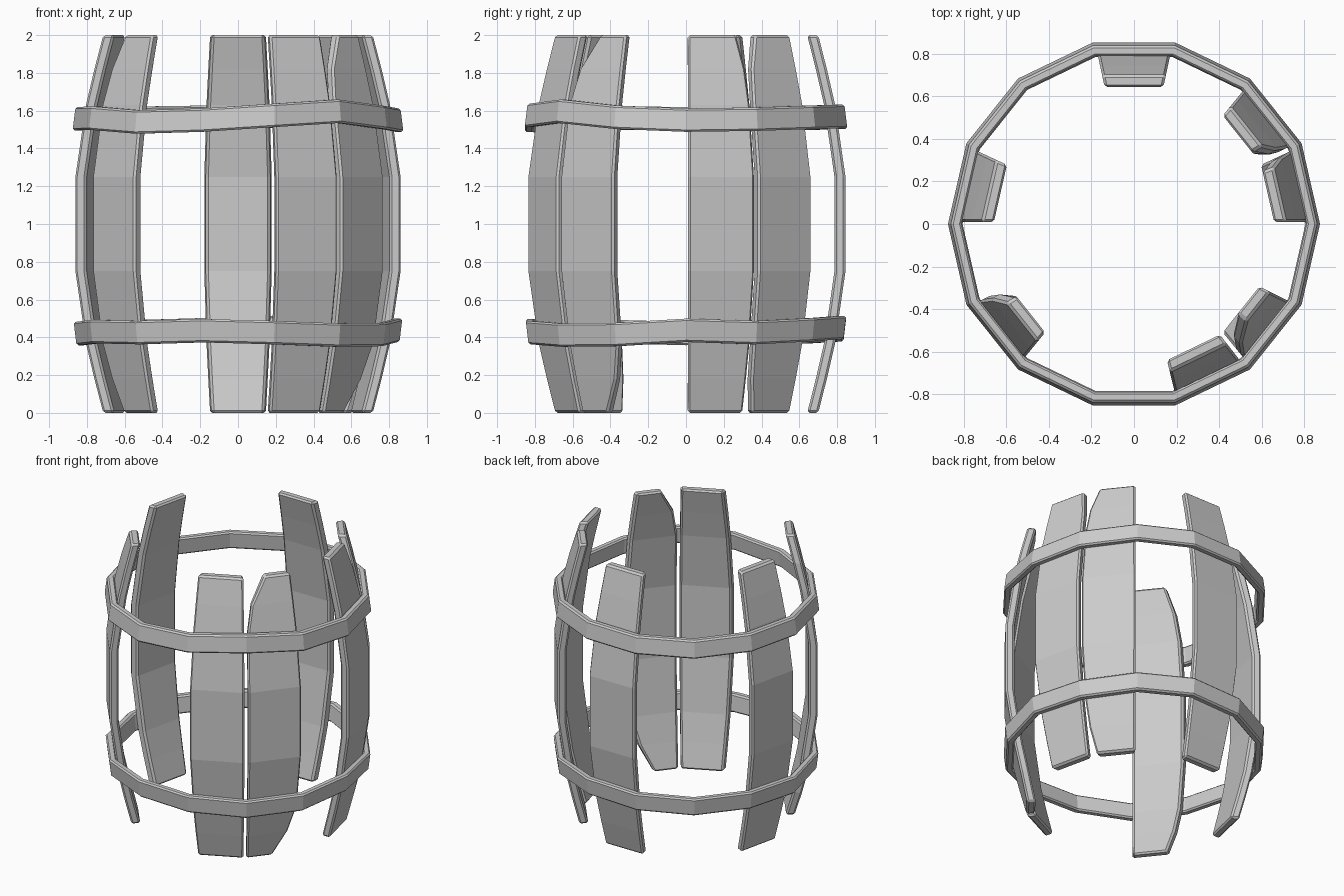
import bpy, bmesh
from math import cos, sin, pi

if "Cube" in bpy.data.objects:
    bpy.data.objects.remove(bpy.data.objects["Cube"])

SIDES = 14
STEP = 2 * pi / SIDES


def loft(name, sections, closed, bevel):
    """Skin a run of four-cornered sections into a solid with bevelled rims."""
    bm = bmesh.new()
    rings = [[bm.verts.new(p) for p in s] for s in sections]
    n = len(rings)
    for i in range(n if closed else n - 1):
        a, b = rings[i], rings[(i + 1) % n]
        for j in range(4):
            k = (j + 1) % 4
            bm.faces.new((a[j], a[k], b[k], b[j]))
    if not closed:
        bm.faces.new(rings[0][::-1])
        bm.faces.new(rings[-1])
    bmesh.ops.recalc_face_normals(bm, faces=bm.faces)
    me = bpy.data.meshes.new(name)
    bm.to_mesh(me)
    bm.free()
    ob = bpy.data.objects.new(name, me)
    bpy.context.collection.objects.link(ob)
    mod = ob.modifiers.new("bevel", 'BEVEL')
    mod.width = bevel
    mod.segments = 1
    mod.limit_method = 'ANGLE'
    mod.angle_limit = 0.9
    return ob


# Barrel side profile: height -> outer radius
PROFILE = [(0, .718), (.18, .765), (.37, .81), (.75, .866),
           (1.25, .866), (1.63, .81), (1.82, .765), (2, .718)]
THICK = 0.06
GAP = 0.03


def on_side(k, u, r, z):
    """Point on flat barrel side k, u running 0..1 across it."""
    a, b = k * STEP, (k + 1) * STEP
    return (r * (cos(a) * (1 - u) + cos(b) * u),
            r * (sin(a) * (1 - u) + sin(b) * u), z)


# Surviving staves; chips: (edge, level index) -> position across the stave
STAVES = {
    0: {('R', 7): .86, ('R', 6): .95},
    1: {('L', 7): .22, ('L', 6): .07, ('L', 0): .16, ('L', 1): .06},
    3: {},
    6: {},
    8: {('L', 7): .24, ('L', 6): .08, ('L', 0): .2, ('L', 1): .08},
    11: {},
    12: {('L', 7): .42, ('L', 6): .12, ('R', 0): .58, ('R', 1): .85},
}
for k, chips in STAVES.items():
    sections = []
    for i, (z, r) in enumerate(PROFILE):
        left = chips.get(('L', i), GAP)
        right = chips.get(('R', i), 1 - GAP)
        sections.append([on_side(k, left, r, z), on_side(k, right, r, z),
                         on_side(k, right, r - THICK, z),
                         on_side(k, left, r - THICK, z)])
    loft(f"stave_{k}", sections, False, 0.012)


# Uneven hoops: centre height at each corner, radius at lower and upper rim
def hoop(name, heights, r_low, r_high):
    sections = []
    for i, z in enumerate(heights):
        c, s = cos(i * STEP), sin(i * STEP)
        rect = [(r_low, -.062), (r_high, .062),
                (r_high - .05, .062), (r_low - .05, -.062)]
        sections.append([(r * c, r * s, z + dz) for r, dz in rect])
    loft(name, sections, True, 0.01)


hoop("upper_hoop", [1.55, 1.555, 1.565, 1.57, 1.565, 1.56, 1.56,
                    1.558, 1.56, 1.54, 1.55, 1.575, 1.597, 1.565], .876, .860)
hoop("lower_hoop", [.437, .425, .44, .452, .44, .43, .43,
                    .42, .43, .425, .435, .425, .412, .415], .855, .870)
